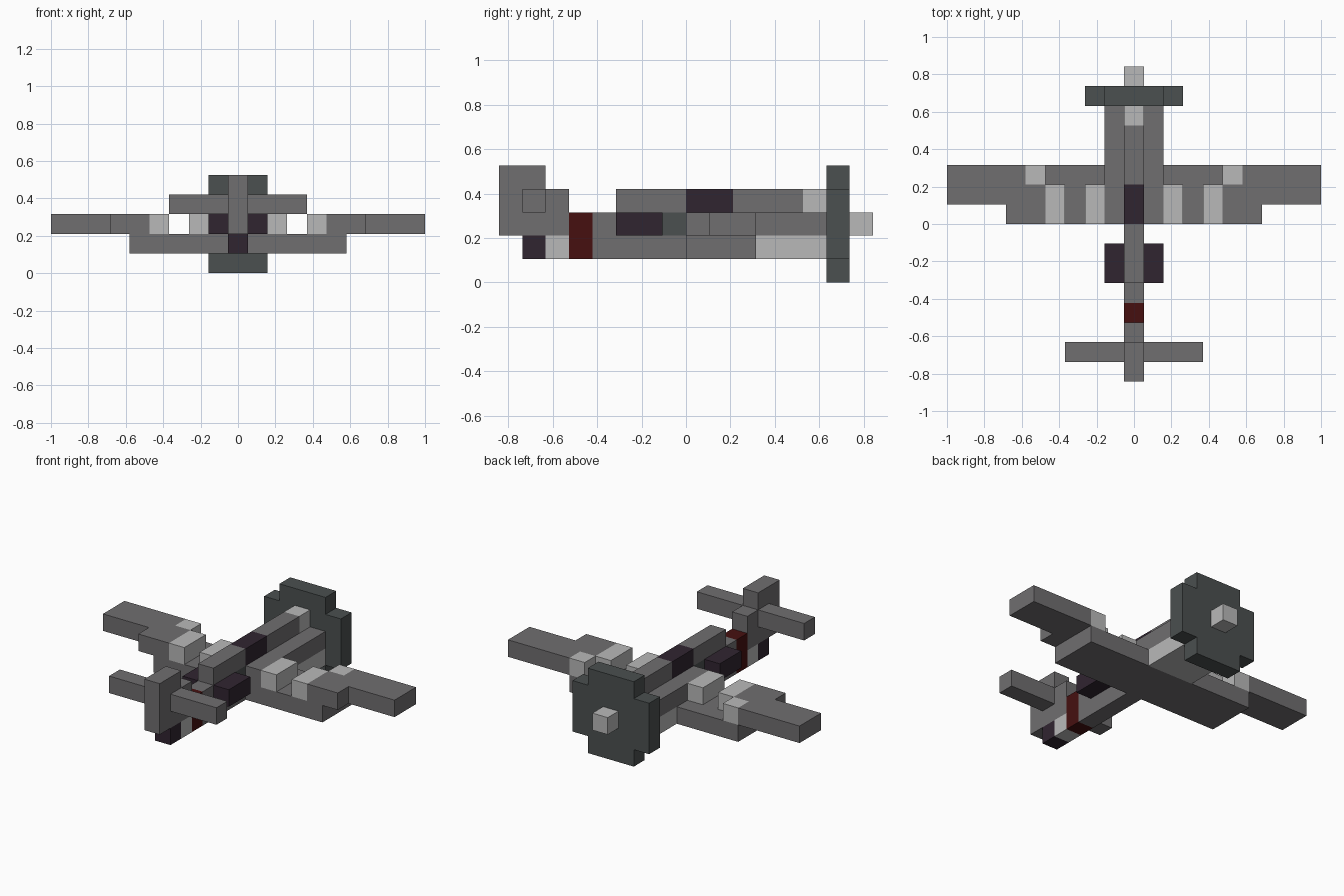
import bpy
import bmesh
from mathutils import Vector

if "Cube" in bpy.data.objects:
    bpy.data.objects.remove(bpy.data.objects["Cube"], do_unlink=True)

U = 2 / 19  # edge of one block


def material(name, color):
    m = bpy.data.materials.new(name)
    m.use_nodes = True
    m.diffuse_color = (*color, 1)
    bsdf = m.node_tree.nodes["Principled BSDF"]
    bsdf.inputs["Base Color"].default_value = (*color, 1)
    bsdf.inputs["Roughness"].default_value = 0.8
    return m


GREY = material("mid grey", (0.162, 0.156, 0.162))
LIGHT = material("light grey", (0.485, 0.485, 0.485))
SLATE = material("dark slate", (0.07, 0.08, 0.08))
PURPLE = material("dark purple", (0.03, 0.018, 0.03))
RED = material("dark red", (0.061, 0.005, 0.005))


def blocks(name, mat, *ranges):
    """Join boxes, each given as inclusive block ranges (x, y, z)."""
    bm = bmesh.new()
    for xr, yr, zr in ranges:
        lo = Vector((xr[0] - 0.5, yr[0] - 8, zr[0])) * U
        hi = Vector((xr[-1] + 0.5, yr[-1] - 7, zr[-1] + 1)) * U
        verts = bmesh.ops.create_cube(bm, size=1)["verts"]
        for v in verts:
            v.co = (lo + hi) / 2 + v.co * (hi - lo)
    mesh = bpy.data.meshes.new(name)
    bm.to_mesh(mesh)
    bm.free()
    mesh.materials.append(mat)
    obj = bpy.data.objects.new(name, mesh)
    bpy.context.collection.objects.link(obj)
    return obj


def pair(name, mat, *ranges):
    """Build the part on both sides."""
    blocks("left_" + name, mat, *ranges)
    blocks("right_" + name, mat,
           *[((-x[-1], -x[0]), y, z) for x, y, z in ranges])


MID = (0,)

# Tail
blocks("tail_fin", GREY, (MID, (0, 1), (2, 4)), (MID, (2,), (2, 3)))
pair("tailplane", GREY, ((1, 3), (1,), (3,)))
blocks("tail_skid", PURPLE, (MID, (1,), (1,)))
blocks("tail_underside", LIGHT, (MID, (2,), (1,)))
blocks("tail_band", RED, (MID, (3,), (1, 2)))

# Fuselage
blocks("rear_fuselage", GREY, (MID, (4, 7), (1,)), (MID, (4, 6), (2,)))
blocks("cabin_divider", SLATE, (MID, (7,), (2,)))
blocks("front_fuselage", GREY, ((-1, 1), (8, 13), (2,)))
blocks("engine_belly", LIGHT, ((-1, 1), (11, 13), (1,)))
pair("side_window", PURPLE, ((1,), (5, 6), (2,)))

# Upper spine and canopy
blocks("rear_spine", GREY, (MID, (5, 7), (3,)))
blocks("canopy", PURPLE, (MID, (8, 9), (3,)))
blocks("front_spine", GREY, (MID, (10, 12), (3,)))
blocks("engine_intake", LIGHT, (MID, (13,), (3,)))

# Wings
blocks("lower_wing", GREY, ((-5, 5), (8, 10), (1,)))
pair("outer_wing", GREY, ((6, 9), (9, 10), (2,)), ((5, 6), (8,), (2,)),
     ((5,), (9,), (2,)))
pair("wing_light", LIGHT, ((5,), (10,), (2,)))
pair("inner_wing_pod", LIGHT, ((2,), (8, 9), (2,)))
pair("outer_wing_pod", LIGHT, ((4,), (8, 9), (2,)))

# Propeller disc with stepped corners, and its hub
blocks("propeller_disc", SLATE, ((-1, 1), (14,), (0, 4)),
       ((-2, -2), (14,), (1, 3)), ((2, 2), (14,), (1, 3)))
blocks("propeller_hub", LIGHT, (MID, (15,), (2,)))
